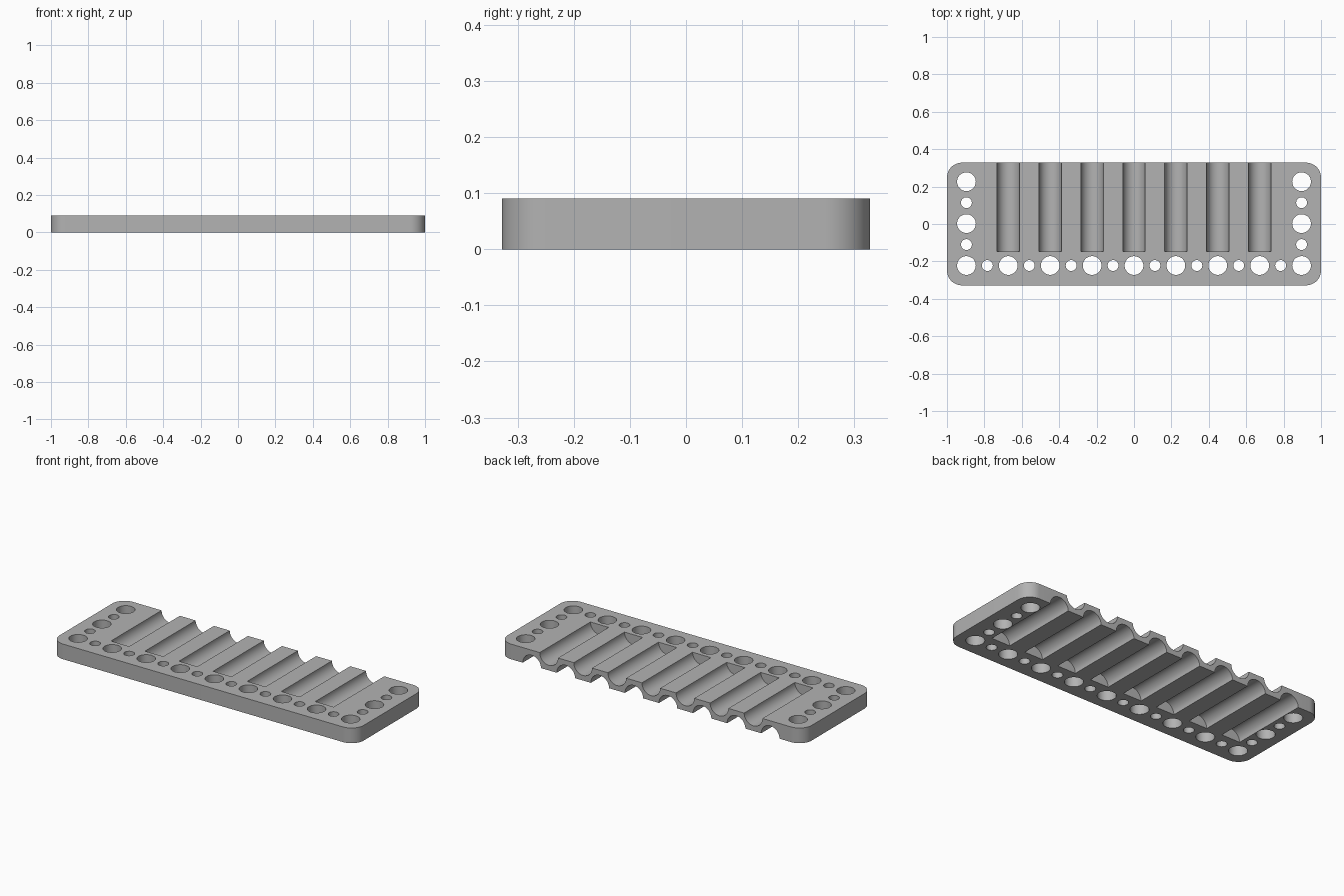
import bpy, bmesh, math
from mathutils import Matrix, Vector

cube = bpy.data.objects.get("Cube")
if cube:
    bpy.data.objects.remove(cube, do_unlink=True)

PITCH = 0.224
HEIGHT = 0.09
HALF_X, HALF_Y, CORNER = 1.0, 0.328, 0.08
GROOVE_R, GROOVE_START = 0.06, -0.148
BIG_R, SMALL_R = 0.05, 0.029
FRONT_ROW = -0.222

grey = bpy.data.materials.new("plain grey")
grey.use_nodes = True
colour = (0.45, 0.45, 0.45, 1)
grey.diffuse_color = colour
grey.node_tree.nodes["Principled BSDF"].inputs["Base Color"].default_value = colour


def make_object(name, bm):
    bmesh.ops.recalc_face_normals(bm, faces=bm.faces)
    mesh = bpy.data.meshes.new(name)
    bm.to_mesh(mesh)
    bm.free()
    mesh.materials.append(grey)
    obj = bpy.data.objects.new(name, mesh)
    bpy.context.collection.objects.link(obj)
    return obj


def add_cylinder(bm, centre, radius, length, along_y=False):
    turn = Matrix.Rotation(math.pi / 2 if along_y else 0, 4, 'X')
    bmesh.ops.create_cone(bm, cap_ends=True, segments=48, radius1=radius,
                          radius2=radius, depth=length,
                          matrix=Matrix.Translation(centre) @ turn)


# Plate: rounded rectangle pulled up to full height
bm = bmesh.new()
outline = []
for quarter, (sx, sy) in enumerate([(1, 1), (-1, 1), (-1, -1), (1, -1)]):
    for step in range(13):
        a = math.pi / 2 * (quarter + step / 12)
        outline.append(bm.verts.new((sx * (HALF_X - CORNER) + CORNER * math.cos(a),
                                     sy * (HALF_Y - CORNER) + CORNER * math.sin(a), 0)))
base = bm.faces.new(outline)
top = bmesh.ops.extrude_face_region(bm, geom=[base], use_keep_orig=True)["geom"]
bmesh.ops.translate(bm, vec=Vector((0, 0, HEIGHT)),
                    verts=[v for v in top if isinstance(v, bmesh.types.BMVert)])
plate = make_object("rack_plate", bm)

# Half-round grooves: seven in the top, eight between them underneath
bm = bmesh.new()
groove_end = HALF_Y + 0.1
length = groove_end - GROOVE_START
mid_y = (groove_end + GROOVE_START) / 2
for i in range(-3, 4):
    add_cylinder(bm, (i * PITCH, mid_y, HEIGHT), GROOVE_R, length, True)
for i in range(8):
    add_cylinder(bm, ((i - 3.5) * PITCH, mid_y, 0), GROOVE_R, length, True)

# Through holes: alternating large and small, front row and both end columns
spots = [(i * PITCH / 2, FRONT_ROW, i % 2) for i in range(-8, 9)]
for side in (-1, 1):
    spots += [(side * 4 * PITCH, FRONT_ROW + j * PITCH / 2, j % 2) for j in range(1, 5)]
for x, y, small in spots:
    add_cylinder(bm, (x, y, HEIGHT / 2), SMALL_R if small else BIG_R, HEIGHT * 3)
cutter = make_object("groove_and_hole_cutter", bm)
cutter.hide_render = True

# Cut, then drop the cutter
cut = plate.modifiers.new("cut", 'BOOLEAN')
cut.operation = 'DIFFERENCE'
cut.solver = 'EXACT'
cut.object = cutter
bpy.ops.object.select_all(action='DESELECT')
plate.select_set(True)
bpy.context.view_layer.objects.active = plate
bpy.ops.object.modifier_apply(modifier=cut.name)
bpy.data.objects.remove(cutter, do_unlink=True)
bpy.ops.object.shade_smooth_by_angle(angle=math.radians(30))
